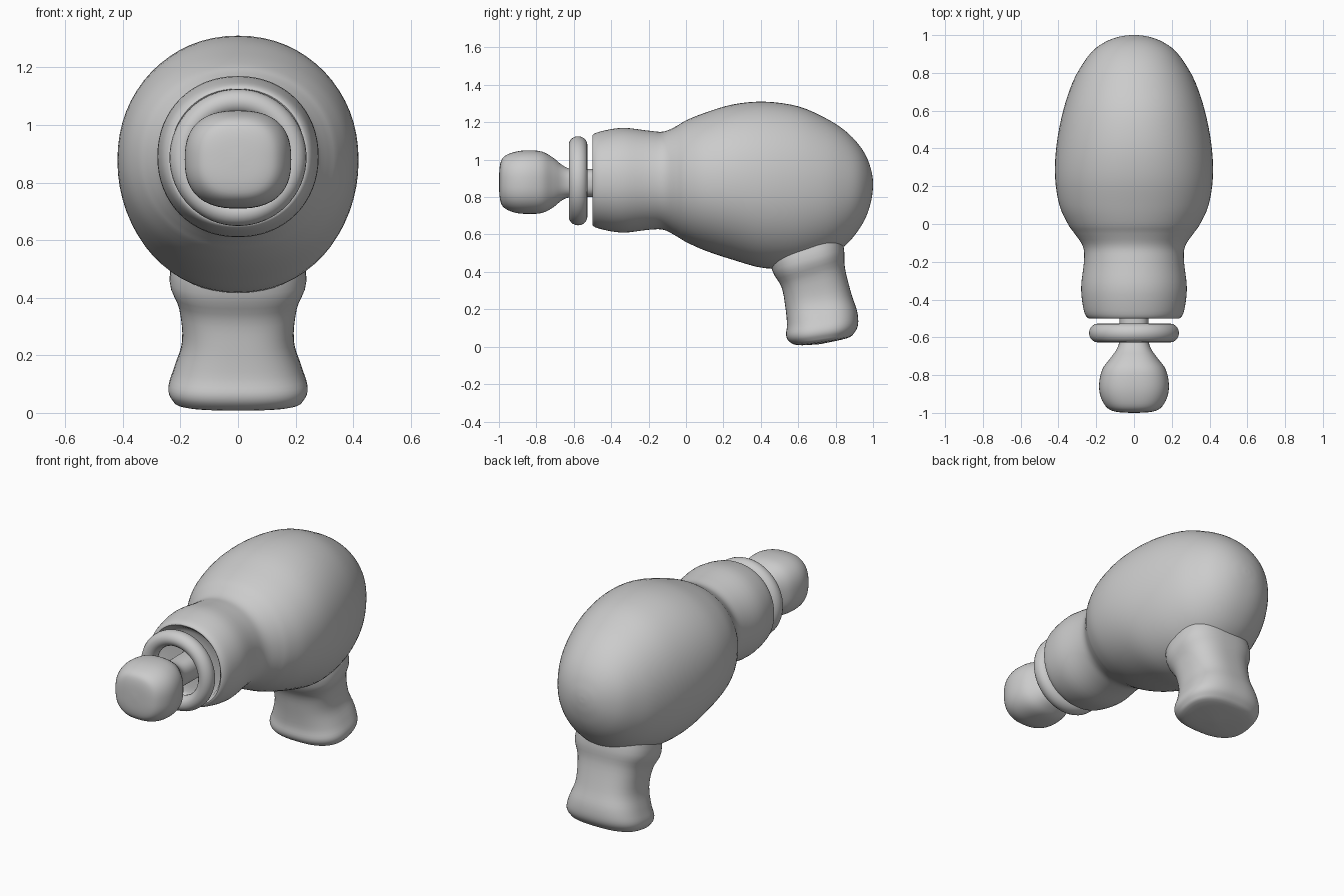
import bpy, bmesh, math
from mathutils import Vector

if "Cube" in bpy.data.objects:
    bpy.data.objects.remove(bpy.data.objects["Cube"])


def spline(rows, steps):
    """Catmull-Rom interpolation through rows of numbers."""
    rows = [Vector(r) for r in rows]
    out = []
    for i in range(len(rows) - 1):
        p0, p1 = rows[max(i - 1, 0)], rows[i]
        p2, p3 = rows[i + 1], rows[min(i + 2, len(rows) - 1)]
        for k in range(steps):
            t = k / steps
            out.append(0.5 * (2 * p1 + (p2 - p0) * t + (2 * p0 - 5 * p1 + 4 * p2 - p3) * t * t
                              + (3 * p1 - p0 - 3 * p2 + p3) * t ** 3))
    return out + [rows[-1]]


def loft(name, rows, power=2.0, steps=4, sides=64):
    """Each row is (y1, z1, y2, z2, half width): a ring spanning two points of the side view."""
    bm = bmesh.new()
    rings = []
    for y1, z1, y2, z2, w in spline(rows, steps):
        ring = []
        for i in range(sides):
            a = 2 * math.pi * i / sides
            c, s = math.cos(a), math.sin(a)
            u = math.copysign(abs(c) ** (2 / power), c)
            v = math.copysign(abs(s) ** (2 / power), s)
            ring.append(bm.verts.new((u * w, (y1 + y2) / 2 + v * (y2 - y1) / 2,
                                      (z1 + z2) / 2 + v * (z2 - z1) / 2)))
        rings.append(ring)
    for a, b in zip(rings, rings[1:]):
        for i in range(sides):
            j = (i + 1) % sides
            bm.faces.new((a[i], a[j], b[j], b[i]))
    bm.faces.new(rings[0])
    bm.faces.new(rings[-1])
    bmesh.ops.recalc_face_normals(bm, faces=bm.faces)
    mesh = bpy.data.meshes.new(name)
    bm.to_mesh(mesh)
    bm.free()
    ob = bpy.data.objects.new(name, mesh)
    bpy.context.collection.objects.link(ob)
    smooth(ob)


def smooth(ob):
    bpy.ops.object.select_all(action='DESELECT')
    ob.select_set(True)
    bpy.context.view_layer.objects.active = ob
    bpy.ops.object.shade_smooth_by_angle(angle=math.radians(40))


def upright(rows):
    """Rings standing in a plane of constant y: (y, low z, high z, half width)."""
    return [(y, lo, hi_y, hi, w) for y, lo, hi, w in rows for hi_y in (y,)]


# Egg-shaped body with neck and recessed neck opening
loft("body", upright([
    (-0.44, 0.86, 0.90, 0.02), (-0.45, 0.70, 1.07, 0.19), (-0.485, 0.67, 1.11, 0.22),
    (-0.50, 0.65, 1.13, 0.24), (-0.46, 0.63, 1.15, 0.265), (-0.34, 0.61, 1.17, 0.28),
    (-0.20, 0.625, 1.155, 0.265), (-0.12, 0.625, 1.15, 0.27), (-0.05, 0.59, 1.18, 0.315),
    (0.0, 0.56, 1.21, 0.35), (0.1, 0.515, 1.25, 0.395), (0.25, 0.465, 1.295, 0.418),
    (0.42, 0.42, 1.31, 0.41), (0.6, 0.425, 1.285, 0.375), (0.75, 0.475, 1.22, 0.325),
    (0.85, 0.54, 1.155, 0.27), (0.92, 0.62, 1.085, 0.215), (0.965, 0.70, 1.015, 0.15),
    (0.99, 0.78, 0.945, 0.085), (0.999, 0.84, 0.895, 0.03), (1.0, 0.866, 0.868, 0.001)]),
    power=2.1)

# Flared grip leaning backwards
loft("handle", [
    (0.43, 0.56, 0.82, 0.64, 0.21), (0.46, 0.41, 0.845, 0.52, 0.238),
    (0.51, 0.32, 0.85, 0.42, 0.205), (0.53, 0.22, 0.885, 0.28, 0.194),
    (0.54, 0.12, 0.915, 0.19, 0.222), (0.535, 0.06, 0.92, 0.12, 0.242),
    (0.555, 0.025, 0.90, 0.075, 0.23), (0.60, 0.008, 0.86, 0.045, 0.19),
    (0.70, 0.012, 0.72, 0.014, 0.01)], power=2.6)

# Bulb tip with its shaft running into the neck
loft("tip", upright([
    (-1.0, 0.87, 0.89, 0.01), (-0.995, 0.79, 0.97, 0.09), (-0.975, 0.745, 1.015, 0.14),
    (-0.92, 0.718, 1.04, 0.175), (-0.85, 0.71, 1.05, 0.185), (-0.77, 0.715, 1.043, 0.168),
    (-0.71, 0.745, 1.01, 0.125), (-0.66, 0.785, 0.97, 0.09), (-0.61, 0.80, 0.95, 0.077),
    (-0.52, 0.80, 0.95, 0.077), (-0.40, 0.80, 0.95, 0.077)]), power=2.5)

# Floating collar ring
bpy.ops.mesh.primitive_torus_add(location=(0, -0.577, 0.887), rotation=(math.pi / 2, 0, 0),
                                 major_radius=0.193, minor_radius=0.045,
                                 major_segments=64, minor_segments=20)
ring = bpy.context.object
ring.name = "collar_ring"
ring.scale.z = 1.1
smooth(ring)
